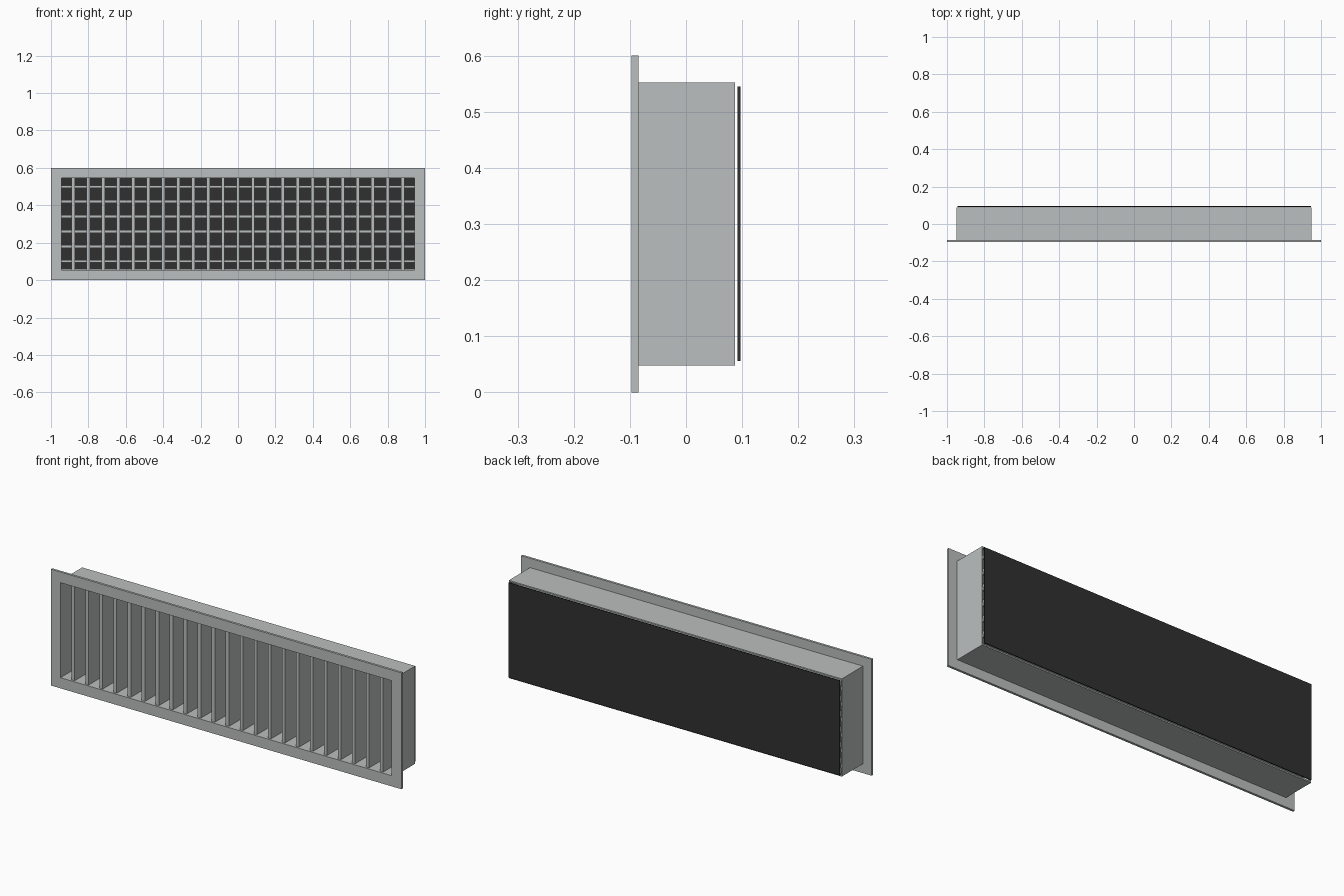
import bpy
import bmesh

if "Cube" in bpy.data.objects:
    bpy.data.objects.remove(bpy.data.objects["Cube"])


def material(name, rgb):
    m = bpy.data.materials.new(name)
    m.diffuse_color = (*rgb, 1.0)
    m.use_nodes = True
    m.node_tree.nodes["Principled BSDF"].inputs["Base Color"].default_value = m.diffuse_color
    return m


METAL = material("light grey metal", (0.50, 0.52, 0.52))
DARK = material("dark backing", (0.03, 0.03, 0.03))


def finish(name, bm, mat):
    bmesh.ops.recalc_face_normals(bm, faces=bm.faces)
    me = bpy.data.meshes.new(name)
    bm.to_mesh(me)
    bm.free()
    me.materials.append(mat)
    ob = bpy.data.objects.new(name, me)
    bpy.context.collection.objects.link(ob)
    return ob


def add_box(bm, x, y, z):
    """Box from (min, max) pairs."""
    verts = bmesh.ops.create_cube(bm, size=1)["verts"]
    for v in verts:
        v.co = [r[0] if c < 0 else r[1] for c, r in zip(v.co, (x, y, z))]


def ring(name, outer, inner, y, mat):
    """Rectangular tube along y; outer and inner are (half width, half height)."""
    bm = bmesh.new()
    signs = ((-1, -1), (1, -1), (1, 1), (-1, 1))
    loops = [[bm.verts.new((sx * w, yy, 0.3 + sz * h)) for sx, sz in signs]
             for (w, h), yy in ((outer, y[0]), (outer, y[1]), (inner, y[1]), (inner, y[0]))]
    for k in range(4):
        a, b = loops[k], loops[(k + 1) % 4]
        for i in range(4):
            j = (i + 1) % 4
            bm.faces.new((a[i], a[j], b[j], b[i]))
    return finish(name, bm, mat)


# Front flange and the duct collar behind it
ring("front_flange", (1.0, 0.3), (0.945, 0.245), (-0.097, -0.085), METAL)
ring("duct_collar", (0.95, 0.252), (0.945, 0.245), (-0.085, 0.087), METAL)

# Vertical blades in front
bm = bmesh.new()
for i in range(-11, 12):
    x = i * 0.08
    add_box(bm, (x - 0.009, x + 0.009), (-0.087, 0.012), (0.055, 0.545))
finish("vertical_blades", bm, METAL)

# Horizontal blades behind them
bm = bmesh.new()
for i in range(6):
    z = 0.10 + i * 0.08
    add_box(bm, (-0.945, 0.945), (0.018, 0.085), (z - 0.007, z + 0.007))
finish("horizontal_blades", bm, METAL)

# Dark backing sheet
bm = bmesh.new()
add_box(bm, (-0.945, 0.945), (0.092, 0.097), (0.056, 0.545))
finish("backing_sheet", bm, DARK)
